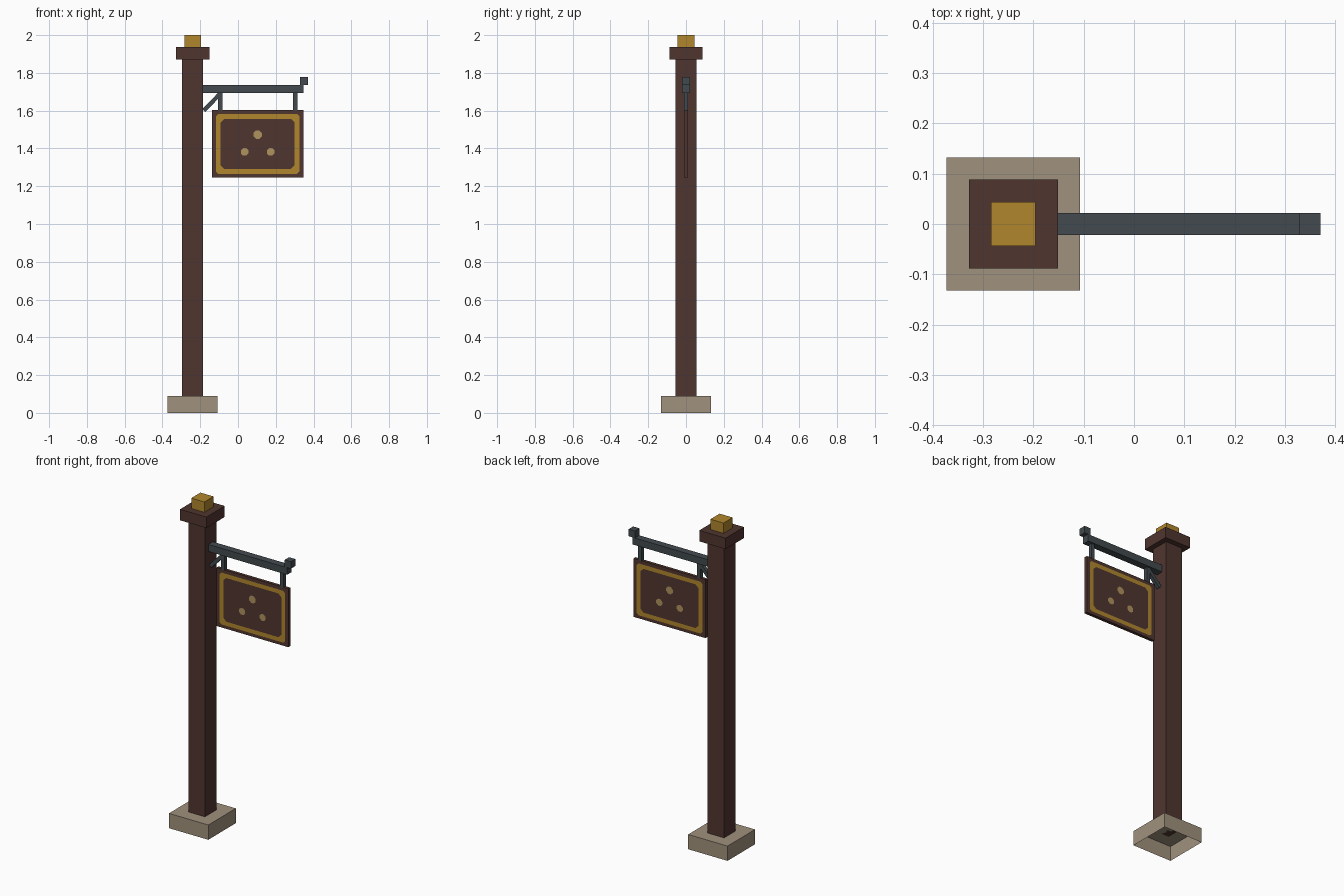
import bpy, bmesh, math
from mathutils import Matrix, Vector

if "Cube" in bpy.data.objects:
    bpy.data.objects.remove(bpy.data.objects["Cube"])


def mat(name, hexcol):
    lin = []
    for i in (0, 2, 4):
        c = int(hexcol[i:i + 2], 16) / 255
        lin.append(c / 12.92 if c <= 0.04045 else ((c + 0.055) / 1.055) ** 2.4)
    m = bpy.data.materials.new(name)
    m.diffuse_color = (*lin, 1)
    m.use_nodes = True
    m.node_tree.nodes["Principled BSDF"].inputs["Base Color"].default_value = m.diffuse_color
    return m


WOOD = mat("dark wood", "50352F")
GOLD = mat("gold", "B0862D")
STONE = mat("stone", "A0927D")
IRON = mat("iron", "424A4E")
TAN = mat("tan", "B0925F")


def finish(name, bm, material):
    mesh = bpy.data.meshes.new(name)
    bm.to_mesh(mesh)
    bm.free()
    mesh.materials.append(material)
    ob = bpy.data.objects.new(name, mesh)
    bpy.context.collection.objects.link(ob)
    return ob


def box(name, x, y, z, material, open_bottom=False):
    """Box from (min, max) ranges."""
    bm = bmesh.new()
    size = [b - a for a, b in (x, y, z)]
    mid = Vector([(a + b) / 2 for a, b in (x, y, z)])
    bmesh.ops.create_cube(bm, size=1, matrix=Matrix.Translation(mid) @ Matrix.Diagonal((*size, 1)))
    if open_bottom:
        bm.faces.ensure_lookup_table()
        low = [f for f in bm.faces if f.normal.z < -0.9]
        bmesh.ops.delete(bm, geom=low, context='FACES_ONLY')
    return finish(name, bm, material)


def square(name, half, z, material, **kw):
    return box(name, (PX - half, PX + half), (-half, half), z, material, **kw)


def cut_rect(x0, x1, z0, z1, c):
    """Rectangle outline with chamfered corners."""
    return [(x0 + c, z0), (x1 - c, z0), (x1, z0 + c), (x1, z1 - c),
            (x1 - c, z1), (x0 + c, z1), (x0, z1 - c), (x0, z0 + c)]


# post and its stone foot, cap and finial
PX = -0.24
square("stone_foot", 0.1325, (0, 0.09), STONE, open_bottom=True)
square("post", 0.056, (0.09, 1.87), WOOD)
square("post_cap", 0.0885, (1.87, 1.937), WOOD)
square("finial", 0.044, (1.937, 2.0), GOLD)

# iron arm with end knob, hangers and diagonal brace
box("arm", (-0.184, 0.346), (-0.0215, 0.0215), (1.693, 1.736), IRON)
box("arm_knob", (0.329, 0.371), (-0.0215, 0.0215), (1.736, 1.779), IRON)
for i, x in enumerate((-0.094, 0.303)):
    box(f"hanger_{i + 1}", (x - 0.0115, x + 0.0115), (-0.011, 0.011), (1.60, 1.693), IRON)
brace = box("brace", (-0.066, 0.066), (-0.011, 0.011), (-0.011, 0.011), IRON)
brace.location = (-0.135, 0, 1.648)
brace.rotation_euler.y = -math.radians(46)

# hanging board
T = 0.0095
box("sign_board", (-0.138, 0.346), (-T, T), (1.247, 1.603), WOOD)

# painted frame and three dots on both faces
outer = cut_rect(-0.117, 0.325, 1.266, 1.582, 0.012)
inner = cut_rect(-0.092, 0.300, 1.291, 1.557, 0.020)
dots = [(0.104, 1.473, 0.024), (0.035, 1.382, 0.022), (0.173, 1.382, 0.022)]
for side, s in (("front", -1), ("back", 1)):
    y = s * (T + 0.0008)
    bm = bmesh.new()
    a = [bm.verts.new((x, y, z)) for x, z in outer]
    b = [bm.verts.new((x, y, z)) for x, z in inner]
    for i in range(8):
        j = (i + 1) % 8
        quad = [a[i], a[j], b[j], b[i]]
        bm.faces.new(quad if s < 0 else quad[::-1])
    finish(f"{side}_frame", bm, GOLD)

    bm = bmesh.new()
    for x, z, r in dots:
        ring = [bm.verts.new((x + r * math.cos((k + 0.5) * math.pi / 4), y,
                              z + r * math.sin((k + 0.5) * math.pi / 4))) for k in range(8)]
        bm.faces.new(ring if s < 0 else ring[::-1])
    finish(f"{side}_dots", bm, TAN)
